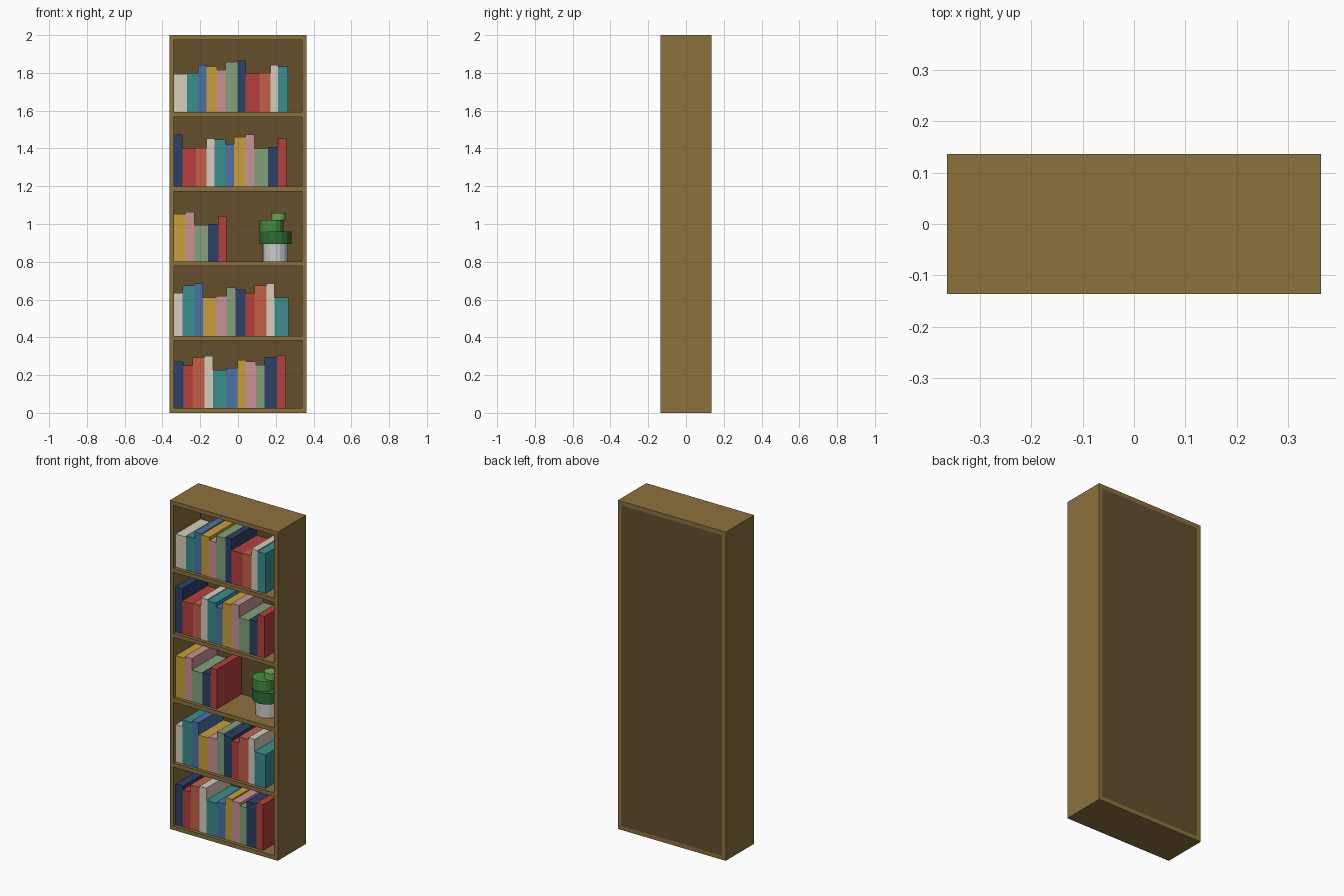
import bpy

if "Cube" in bpy.data.objects:
    bpy.data.objects.remove(bpy.data.objects["Cube"])

W, D, H = 0.726, 0.272, 2.0      # outer size
T = 0.025                        # board thickness
BACK = 0.012                     # back panel thickness
INNER = W / 2 - T
STEP = (H - T) / 5
FRONT, REAR = -D / 2, D / 2 - BACK


def material(name, rgb):
    mat = bpy.data.materials.new(name)
    mat.diffuse_color = [(c / 255) ** 2.2 for c in rgb] + [1]
    mat.use_nodes = True
    mat.node_tree.nodes["Principled BSDF"].inputs["Base Color"].default_value = mat.diffuse_color
    return mat


def finish(name, mat):
    obj = bpy.context.object
    obj.name = name
    obj.data.materials.append(mat)
    return obj


def box(name, x, y, z, mat):
    """Box from (min, max) ranges along each axis."""
    spans = (x, y, z)
    bpy.ops.mesh.primitive_cube_add(size=1, location=[(a + b) / 2 for a, b in spans])
    obj = finish(name, mat)
    obj.scale = [b - a for a, b in spans]
    bpy.ops.object.transform_apply(location=False, rotation=False, scale=True)
    return obj


def drum(name, x, y, r, z0, z1, mat):
    bpy.ops.mesh.primitive_cylinder_add(vertices=16, radius=r, depth=z1 - z0,
                                        location=(x, y, (z0 + z1) / 2))
    return finish(name, mat)


wood = material("wood", (139, 112, 64))
dark_wood = material("dark_wood", (100, 80, 48))

# Carcass
for side, s in (("left", -1), ("right", 1)):
    box(side + "_side", sorted((s * INNER, s * W / 2)), (-D / 2, D / 2), (0, H), wood)
box("bottom_board", (-INNER, INNER), (-D / 2, D / 2), (0, T), wood)
box("top_board", (-INNER, INNER), (-D / 2, D / 2), (H - T, H), wood)
box("back_panel", (-INNER, INNER), (REAR, D / 2), (T, H - T), dark_wood)

# Shelves
floors = [T] + [T / 2 + STEP * i for i in range(1, 5)]
for i, z in enumerate(floors[1:], 1):
    box(f"shelf_{i}", (-INNER, INNER), (FRONT, REAR), (z - T, z), wood)

# Books: (thickness, height) in thousandths, bottom row first
palette = [material(n, c) for n, c in (
    ("navy", (48, 66, 104)), ("red", (180, 66, 62)), ("coral", (196, 96, 74)),
    ("cream", (212, 205, 188)), ("teal", (60, 140, 140)), ("blue", (76, 113, 165)),
    ("gold", (198, 158, 62)), ("pink", (200, 146, 150)), ("green", (130, 160, 122)))]
rows = (
    ((50, 248), (48, 226), (63, 268), (45, 277), (71, 203), (58, 213),
     (45, 255), (53, 247), (45, 229), (66, 271), (45, 279)),
    ((45, 227), (63, 267), (45, 278), (69, 204), (55, 211), (48, 257),
     (53, 246), (48, 227), (63, 267), (42, 278), (74, 204)),
    ((61, 251), (48, 262), (71, 193), (55, 198), (42, 241)),
    ((45, 275), (71, 201), (55, 206), (42, 254), (58, 249), (45, 225),
     (61, 264), (48, 275), (71, 201), (55, 209), (45, 254)),
    ((69, 201), (58, 208), (45, 248), (55, 242), (45, 222), (63, 264),
     (42, 272), (74, 203), (58, 206), (42, 248), (53, 242)),
)
for r, (row, z) in enumerate(zip(rows, floors)):
    x = -INNER
    for b, (thick, height) in enumerate(row):
        x2 = x + thick / 1000
        box(f"book_{r + 1}_{b + 1}", (x, x2), (FRONT + 0.02, REAR - 0.001),
            (z, z + height / 1000), palette[(3 * r + b) % len(palette)])
        x = x2

# Potted plant on the middle shelf
z = floors[2]
drum("plant_pot", 0.198, 0, 0.067, z, z + 0.091, material("pot_grey", (190, 190, 192)))
drum("lower_leaves", 0.198, 0, 0.085, z + 0.091, z + 0.158, material("leaf_dark", (48, 108, 56)))
drum("middle_leaves", 0.177, -0.005, 0.064, z + 0.158, z + 0.218, material("leaf_mid", (70, 140, 62)))
drum("upper_leaves", 0.214, 0.01, 0.038, z + 0.218, z + 0.257, material("leaf_light", (112, 168, 80)))
